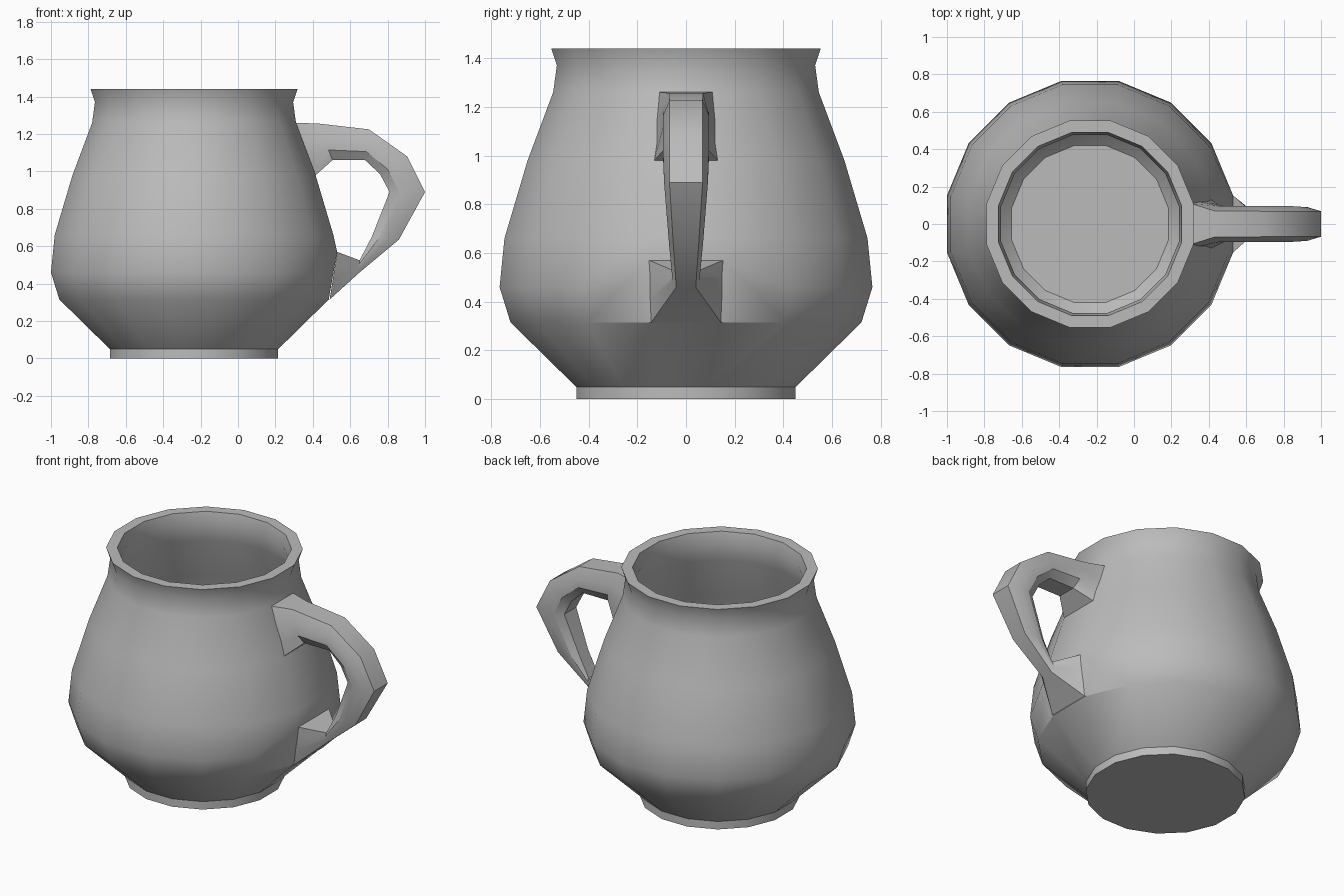
import bpy, bmesh
from math import cos, sin, pi, radians
from mathutils import Vector

cube = bpy.data.objects.get("Cube")
if cube:
    bpy.data.objects.remove(cube)

SIDES = 16
CENTRE_X = -0.235

grey = bpy.data.materials.new("plain grey")
grey.use_nodes = True
grey.diffuse_color = (0.5, 0.5, 0.5, 1)
grey.node_tree.nodes["Principled BSDF"].inputs["Base Color"].default_value = (0.5, 0.5, 0.5, 1)


def finish(bm, name):
    """Turn a bmesh into a shaded object."""
    bmesh.ops.recalc_face_normals(bm, faces=bm.faces)
    mesh = bpy.data.meshes.new(name)
    bm.to_mesh(mesh)
    bm.free()
    mesh.materials.append(grey)
    obj = bpy.data.objects.new(name, mesh)
    bpy.context.collection.objects.link(obj)
    bpy.ops.object.select_all(action="DESELECT")
    obj.select_set(True)
    bpy.context.view_layer.objects.active = obj
    bpy.ops.object.shade_smooth_by_angle(angle=radians(30))


def skin(bm, rings):
    """Join successive closed rings of vertices with quads."""
    for a, b in zip(rings, rings[1:]):
        n = len(a)
        for i in range(n):
            j = (i + 1) % n
            bm.faces.new((a[i], a[j], b[j], b[i]))


# Mug body: (flat radius, height), from foot up over the rim and down inside
profile = [(0.45, 0), (0.45, 0.05), (0.72, 0.315), (0.765, 0.46), (0.745, 0.66),
           (0.65, 0.98), (0.545, 1.26), (0.53, 1.37), (0.553, 1.44),
           (0.49, 1.44), (0.475, 1.37), (0.49, 1.26), (0.6, 0.98),
           (0.69, 0.66), (0.705, 0.46), (0.66, 0.33), (0.42, 0.11)]
bm = bmesh.new()
rings = []
for flat, z in profile:
    r = flat / cos(pi / SIDES)
    angles = [(i + 0.5) * 2 * pi / SIDES for i in range(SIDES)]
    rings.append([bm.verts.new((CENTRE_X + r * cos(a), r * sin(a), z)) for a in angles])
skin(bm, rings)
bm.faces.new(rings[0])
bm.faces.new(rings[-1])

# Raised corners where the handle meets the belly
for corner, neighbour in ((0, 1), (-1, -2)):
    rings[3][corner].co.z = 0.57
    bmesh.ops.connect_verts(bm, verts=[rings[3][corner], rings[2][neighbour]])
finish(bm, "mug_body")

# Handle sections: outer point, inner point, half widths (outer, side, inner)
sections = [((0.31, 1.26), (0.415, 0.98), (0.108, 0.118, 0.13)),
            ((0.43, 1.256), (0.505, 1.06), (0.07, 0.095, 0.06)),
            ((0.70, 1.225), (0.68, 1.06), (0.068, 0.095, 0.06)),
            ((0.905, 1.08), (0.76, 0.985), (0.068, 0.095, 0.06)),
            ((1.0, 0.89), (0.81, 0.89), (0.068, 0.09, 0.06)),
            ((0.86, 0.635), (0.715, 0.65), (0.052, 0.07, 0.045)),
            ((0.65, 0.46), (0.65, 0.525), (0.04, 0.055, 0.045)),
            ((0.49, 0.315), (0.53, 0.57), (0.143, 0.147, 0.152))]
bm = bmesh.new()
loops = []
for outer, inner, (w_out, w_side, w_in) in sections:
    outer, inner = Vector(outer), Vector(inner)
    half = [(0, w_out), (0.38, w_side), (0.72, w_side), (1, w_in)]
    ring = [(t, w) for t, w in half] + [(t, -w) for t, w in reversed(half)]
    points = [(outer.lerp(inner, t), w) for t, w in ring]
    loops.append([bm.verts.new((p.x, w, p.y)) for p, w in points])
skin(bm, loops)
finish(bm, "handle")
